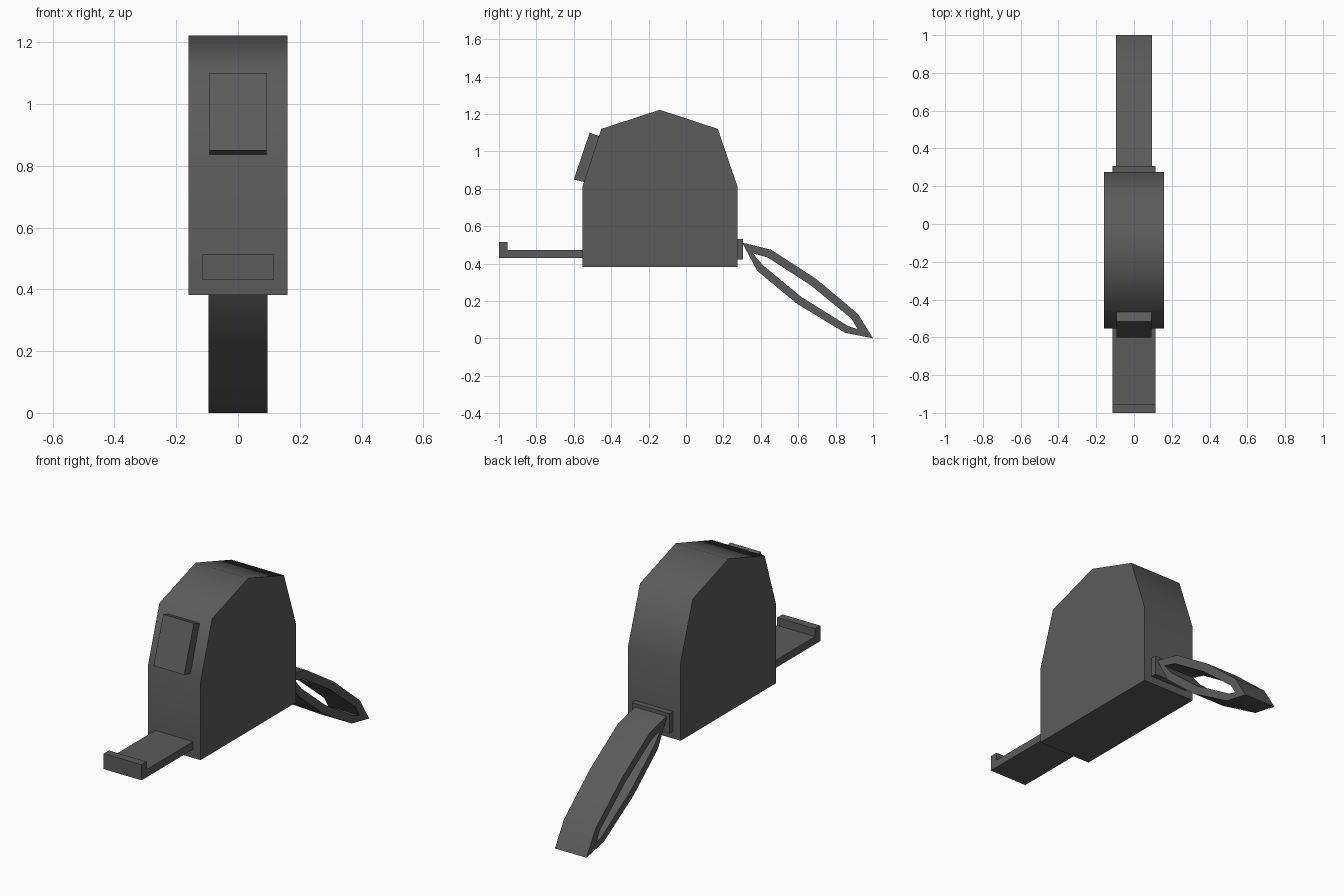
import bpy
import bmesh
import math

cube = bpy.data.objects.get("Cube")
if cube:
    bpy.data.objects.remove(cube, do_unlink=True)

grey = bpy.data.materials.new("dark grey")
grey.use_nodes = True
colour = (0.105, 0.105, 0.105, 1)
grey.diffuse_color = colour
grey.node_tree.nodes["Principled BSDF"].inputs["Base Color"].default_value = colour


def extrude_profile(name, outline, half_width, hole=None, angle=60):
    """Sweep a (y, z) outline across x; an optional matching hole makes a ring."""
    bm = bmesh.new()

    def loop(points):
        return [bm.verts.new((-half_width, y, z)) for y, z in points]

    outer = loop(outline)
    if hole:
        inner = loop(hole)
        n = len(outer)
        faces = [bm.faces.new((outer[i], outer[(i + 1) % n], inner[(i + 1) % n], inner[i]))
                 for i in range(n)]
    else:
        faces = [bm.faces.new(outer)]
    swept = bmesh.ops.extrude_face_region(bm, geom=faces, use_keep_orig=True)
    verts = [v for v in swept["geom"] if isinstance(v, bmesh.types.BMVert)]
    bmesh.ops.translate(bm, verts=verts, vec=(2 * half_width, 0, 0))
    bmesh.ops.recalc_face_normals(bm, faces=bm.faces)
    mesh = bpy.data.meshes.new(name)
    bm.to_mesh(mesh)
    bm.free()
    mesh.materials.append(grey)
    obj = bpy.data.objects.new(name, mesh)
    bpy.context.collection.objects.link(obj)
    bpy.ops.object.select_all(action="DESELECT")
    obj.select_set(True)
    bpy.context.view_layer.objects.active = obj
    bpy.ops.object.shade_smooth_by_angle(angle=math.radians(angle))
    return obj


# Housing with a faceted crown
extrude_profile("case", [(-.553, .382), (.275, .382), (.275, .812), (.17, 1.12),
                         (-.14, 1.222), (-.453, 1.12), (-.553, .812)], .16)

# Lock button on the sloping front
extrude_profile("lock_button", [(-.515, 1.1), (-.6, .85), (-.54, .835), (-.46, 1.08)], .093, angle=30)

# Blade with an upturned end hook
extrude_profile("blade", [(-1, .43), (-.53, .43), (-.53, .472), (-.955, .472),
                          (-.955, .515), (-1, .515)], .115, angle=30)

# Strap mount on the back
extrude_profile("strap_mount", [(.26, .422), (.306, .422), (.306, .53), (.26, .53)], .115, angle=30)

# Looped wrist strap
extrude_profile("wrist_strap",
                [(.3, .512), (.455, .474), (.693, .32), (.92, .13),
                 (1, 0), (.85, .03), (.593, .185), (.38, .362)], .096,
                hole=[(.357, .455), (.438, .432), (.668, .283), (.884, .106),
                      (.918, .049), (.866, .066), (.617, .221), (.412, .39)])
